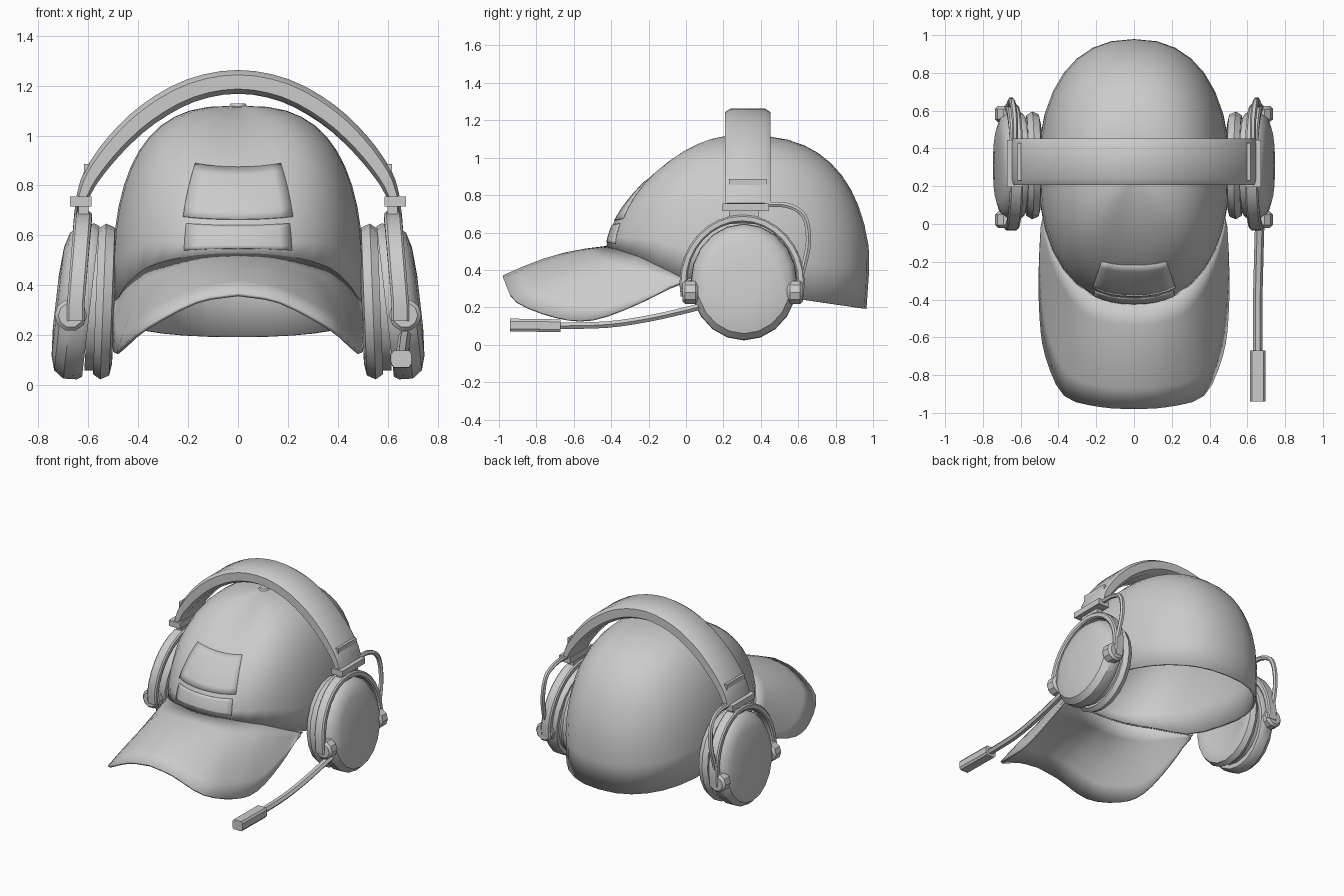
import bpy, bmesh
from math import sin, cos, pi, radians
from mathutils import Vector

if "Cube" in bpy.data.objects:
    bpy.data.objects.remove(bpy.data.objects["Cube"])


def make(name, verts, faces, angle=35, mirror=False, thick=0):
    me = bpy.data.meshes.new(name)
    me.from_pydata([tuple(v) for v in verts], [], faces)
    bm = bmesh.new()
    bm.from_mesh(me)
    bmesh.ops.remove_doubles(bm, verts=bm.verts, dist=0.0005)
    bmesh.ops.recalc_face_normals(bm, faces=bm.faces)
    bm.to_mesh(me)
    bm.free()
    ob = bpy.data.objects.new(name, me)
    bpy.context.collection.objects.link(ob)
    bpy.ops.object.select_all(action='DESELECT')
    ob.select_set(True)
    bpy.context.view_layer.objects.active = ob
    bpy.ops.object.shade_smooth_by_angle(angle=radians(angle))
    if thick:
        m = ob.modifiers.new("Thickness", 'SOLIDIFY')
        m.thickness = thick
    if mirror:
        m = ob.modifiers.new("Mirror", 'MIRROR')
        m.use_mirror_merge = False
    return ob


def loft(name, rings, closed=True, caps=True, **kw):
    n = len(rings[0])
    verts = [v for r in rings for v in r]
    faces = []
    for i in range(len(rings) - 1):
        for j in range(n if closed else n - 1):
            k = (j + 1) % n
            faces.append((i * n + j, i * n + k, (i + 1) * n + k, (i + 1) * n + j))
    if caps:
        faces.append(tuple(range(n)))
        faces.append(tuple((len(rings) - 1) * n + j for j in range(n)))
    return make(name, verts, faces, **kw)


def spline(pts, steps=4):
    p = [Vector(q) for q in pts]
    p = [2 * p[0] - p[1]] + p + [2 * p[-1] - p[-2]]
    out = []
    for i in range(1, len(p) - 2):
        a, b, c, d = p[i - 1:i + 3]
        for k in range(steps):
            t = k / steps
            out.append(0.5 * (2 * b + (c - a) * t + (2 * a - 5 * b + 4 * c - d) * t * t
                              + (3 * b - a - 3 * c + d) * t ** 3))
    return out + [p[-2]]


def sweep(name, path, side, w, h, sides=6, taper=0, **kw):
    # Sections are w wide along the side vector and h deep across it
    s, rings = Vector(side), []
    for i, p in enumerate(path):
        t = (path[min(i + 1, len(path) - 1)] - path[max(i - 1, 0)]).normalized()
        sv = (s - t * s.dot(t)).normalized()
        n = t.cross(sv) * (1 - taper * abs(2 * i / (len(path) - 1) - 1) ** 3)
        if sides == 4:
            sec = [(-1, -.6), (-.75, -1), (.75, -1), (1, -.6), (1, .6), (.75, 1), (-.75, 1), (-1, .6)]
        else:
            sec = [(cos(2 * pi * k / sides), sin(2 * pi * k / sides)) for k in range(sides)]
        rings.append([p + sv * (a * w / 2) + n * (b * h / 2) for a, b in sec])
    return loft(name, rings, **kw)


def box(name, c, d, **kw):
    c, d = Vector(c), Vector(d) / 2
    rings = [[c + Vector((x * d.x, y * d.y, z * d.z)) for x, y in ((-1, -1), (1, -1), (1, 1), (-1, 1))]
             for z in (-1, 1)]
    return loft(name, rings, **kw)


# Cap crown: meridians rising from a sloping hem to a single apex
APEX = Vector((0, 0.29, 1.12))


def hem_z(y):
    tab = [(-0.43, 0.53), (-0.25, 0.47), (0, 0.35), (0.5, 0.26), (1.01, 0.19)]
    for (y0, z0), (y1, z1) in zip(tab, tab[1:]):
        if y <= y1:
            return z0 + (z1 - z0) * (y - y0) / (y1 - y0)
    return tab[-1][1]


def crown(a, t):
    e = 2 / 2.3
    c, s = cos(a), sin(a)
    x = 0.507 * abs(c) ** e * (1 if c > 0 else -1)
    y = 0.285 + 0.71 * abs(s) ** e * (1 if s > 0 else -1)
    z = hem_z(y)
    n = 2.8 - 1.2 * max(0, -s) ** 2 - 0.15 * max(0, s) ** 2
    th = t * pi / 2
    h, v = max(cos(th), 0) ** (2 / n), sin(th) ** (2 / n)
    tuck = 0.03 * max(0, s) * max(0, 1 - v / 0.35)
    return Vector((x * h, APEX.y + (y - APEX.y) * h - tuck, z + (APEX.z - z) * v))


SEG = 32
loft("cap_crown", [[crown(2 * pi * j / SEG, i / 12) for j in range(SEG)] for i in range(12)] + [[APEX] * SEG],
     caps=False, thick=0.015, angle=50)

# Raised front panel and lower band on the crown
for name, half, t0, t1 in (("front_panel", 24, 0.2, 0.45), ("front_band", 22, 0.04, 0.17)):
    mid = Vector((0, 0.3, 0.5))
    loft(name, [[mid + (crown(radians(-90 + half * (j / 4 - 1)), t0 + (t1 - t0) * i / 6) - mid) * 1.004
                 for j in range(9)] for i in range(7)], closed=False, caps=False, thick=0.006)

# Curved brim between the hem and a drooping outline
half = spline([(0.495, -0.02, 0.345), (0.505, -0.25, 0.225), (0.5, -0.5, 0.135), (0.47, -0.7, 0.15),
               (0.37, -0.91, 0.235), (0.17, -0.97, 0.34), (0, -0.98, 0.37)], 3)
outline = half + [Vector((-p.x, p.y, p.z)) for p in half[-2::-1]]
N = len(outline)
rows = []
for v in range(6):
    f = v / 5
    row = []
    for j, p in enumerate(outline):
        q = crown(radians(-18 - 144 * j / (N - 1)), 0)
        arch = 0.03 * sin(pi * f) * sin(pi * j / (N - 1))
        row.append(q.lerp(p, f) + Vector((0, 0, arch)))
    rows.append(row)
loft("cap_brim", rows, closed=False, caps=False, thick=0.015, angle=50)

# Button on the crown
loft("crown_button", [[APEX + Vector((r * cos(k * pi / 5), r * sin(k * pi / 5), z)) for k in range(10)]
                      for r, z in ((0.04, -0.01), (0.03, 0.008))])

# Headband arching over the cap
arc = [(0.625, 0.33, 0.75), (0.585, 0.33, 0.84), (0.49, 0.33, 0.965), (0.36, 0.33, 1.085),
       (0.19, 0.33, 1.18), (0, 0.33, 1.215)]
arc += [(-x, y, z) for x, y, z in arc[-2::-1]]
sweep("headband", spline(arc, 3), (0, 1, 0), 0.245, 0.095, sides=4, taper=0.5)

# Sliders and hangers at the band ends
box("slider_block", (0.6, 0.33, 0.85), (0.035, 0.2, 0.07), mirror=True)
box("band_end", (0.63, 0.32, 0.735), (0.085, 0.25, 0.04), mirror=True)
box("hanger", (0.62, 0.31, 0.69), (0.04, 0.16, 0.09), mirror=True)

# Yoke straddling each ear cup
yoke = [Vector((0.62 + 0.03 * (1 - max(0, sin(a))), 0.3 + 0.315 * cos(a), 0.33 + 0.345 * sin(a)))
        for a in (radians(-12 + 204 * k / 18) for k in range(19))]
sweep("yoke", yoke, (1, 0, 0), 0.07, 0.04, sides=4, mirror=True)


# Ear cups: cushion, plate and shell turned about the sideways axis
def turned(name, profile, tilt):
    rings = []
    for x, r in profile:
        rings.append([Vector((x - tilt * r * sin(k * pi / 10), 0.31 + 0.95 * r * cos(k * pi / 10),
                              0.335 + 1.04 * r * sin(k * pi / 10))) for k in range(20)])
    loft(name, rings, mirror=True)


turned("ear_cushion", [(0.51, 0.2), (0.495, 0.24), (0.505, 0.285), (0.54, 0.3), (0.57, 0.28)], 0.04)
turned("cup_plate", [(0.56, 0.265), (0.6, 0.265)], 0.06)
turned("cup_shell", [(0.59, 0.29), (0.61, 0.3), (0.665, 0.297), (0.705, 0.265), (0.722, 0.21), (0.73, 0.1)], 0.12)

# Pivot bosses at the yoke tips
for name, y in (("front_pivot", 0.02), ("rear_pivot", 0.58)):
    loft(name, [[Vector((0.67 + r * cos(k * pi / 5), y + d, 0.28 + r * sin(k * pi / 5))) for k in range(10)]
                for r, d in ((0.05, -0.04), (0.065, -0.025), (0.065, 0.03), (0.05, 0.045))], mirror=True)

# Cable loop behind each cup
sweep("cable", spline([(0.63, 0.42, 0.75), (0.63, 0.54, 0.745), (0.64, 0.63, 0.69), (0.65, 0.655, 0.56),
                       (0.66, 0.63, 0.42), (0.66, 0.59, 0.3)]), (1, 0, 0), 0.032, 0.032, mirror=True)

# Microphone boom and capsule on the right-hand side
sweep("mic_boom", spline([(0.67, 0.08, 0.205), (0.665, -0.02, 0.18), (0.66, -0.2, 0.14), (0.655, -0.42, 0.108),
                          (0.655, -0.7, 0.1)]), (1, 0, 0), 0.05, 0.04)
sweep("mic_capsule", [Vector((0.655, y, z)) for y, z in ((-0.67, 0.102), (-0.7, 0.102), (-0.9, 0.105), (-0.94, 0.105))],
      (1, 0, 0), 0.08, 0.068, sides=4)
